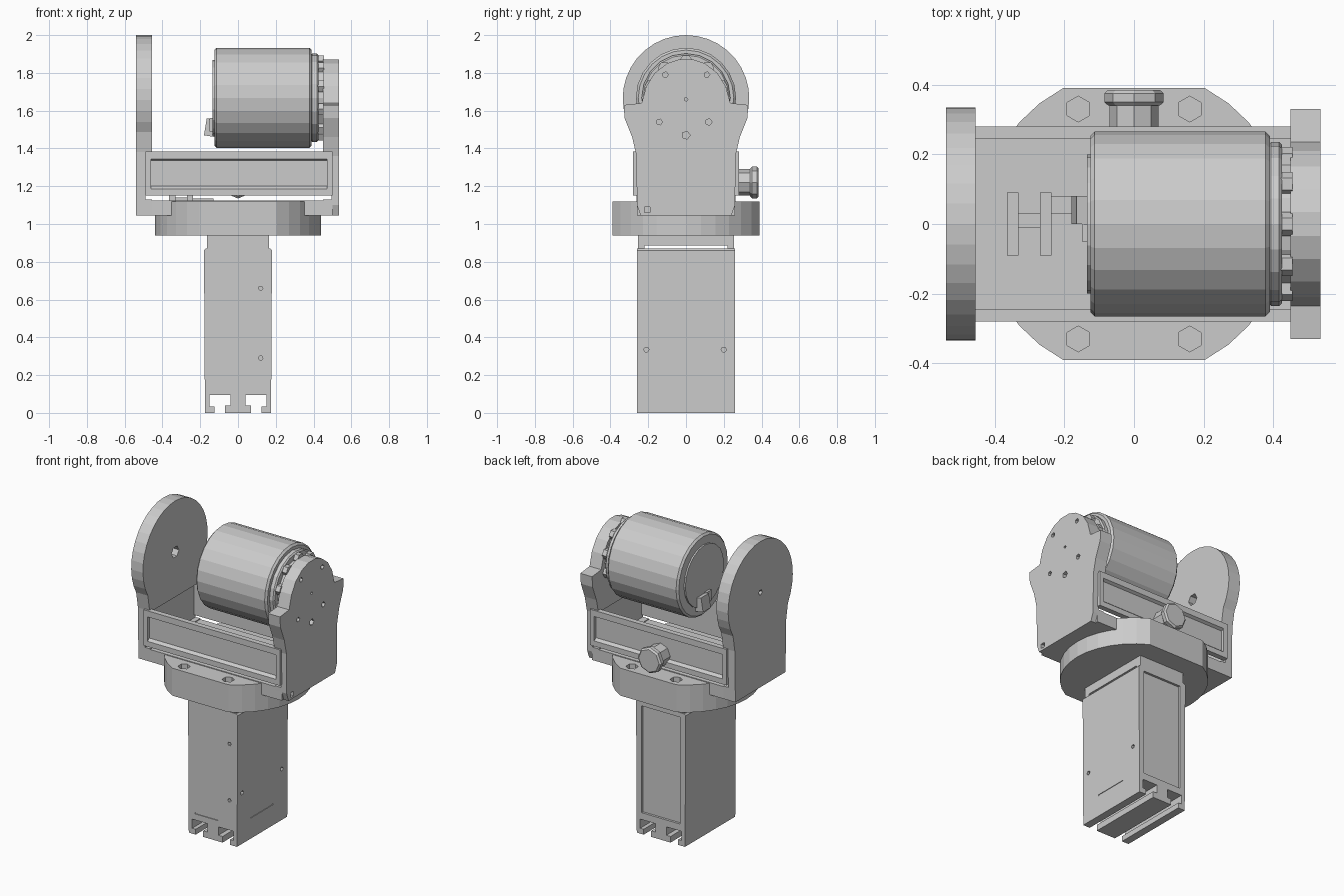
import bpy, bmesh, math

if "Cube" in bpy.data.objects:
    bpy.data.objects.remove(bpy.data.objects["Cube"])


def prism(name, pts, axis, a, b, bevel=0.0):
    """Extrude a 2D profile along an axis from a to b."""
    place = {'x': lambda u, v, w: (w, u, v),
             'y': lambda u, v, w: (u, w, v),
             'z': lambda u, v, w: (u, v, w)}[axis]
    bm = bmesh.new()
    lo = [bm.verts.new(place(u, v, a)) for u, v in pts]
    hi = [bm.verts.new(place(u, v, b)) for u, v in pts]
    n = len(pts)
    bm.faces.new(lo)
    bm.faces.new(hi)
    for i in range(n):
        j = (i + 1) % n
        bm.faces.new((lo[i], lo[j], hi[j], hi[i]))
    bmesh.ops.recalc_face_normals(bm, faces=bm.faces)
    if bevel:
        caps = [f for f in bm.faces if len(f.verts) == n]
        edges = {e for f in caps for e in f.edges}
        bmesh.ops.bevel(bm, geom=list(edges), offset=bevel, segments=1,
                        affect='EDGES', profile=0.5)
    me = bpy.data.meshes.new(name)
    bm.to_mesh(me)
    bm.free()
    ob = bpy.data.objects.new(name, me)
    bpy.context.collection.objects.link(ob)
    return ob


def rect(u0, u1, v0, v1):
    return [(u0, v0), (u1, v0), (u1, v1), (u0, v1)]


def box(name, x0, x1, y0, y1, z0, z1):
    return prism(name, rect(x0, x1, y0, y1), 'z', z0, z1)


def ring(cu, cv, r, n=16, start=0.0, sweep=2 * math.pi):
    steps = n if sweep > 6.28 else n - 1
    return [(cu + r * math.cos(start + sweep * i / steps),
             cv + r * math.sin(start + sweep * i / steps)) for i in range(n)]


def cut(ob, cutters):
    """Subtract cutters from an object, then remove them."""
    bpy.context.view_layer.objects.active = ob
    for c in cutters:
        c.hide_render = True
        m = ob.modifiers.new('cut', 'BOOLEAN')
        m.operation, m.object, m.solver = 'DIFFERENCE', c, 'EXACT'
        bpy.ops.object.modifier_apply(modifier=m.name)
        bpy.data.objects.remove(c)


def mirrored(half):
    return half + [(-u, v) for u, v in reversed(half)]


# Post with two T-slots running through its foot
half = [(.04, .09), (.04, .04), (.07, .04), (.07, .0)]
slots = [(.07, 0), (.07, .04), (.04, .04), (.04, .095), (.15, .095),
         (.15, .035), (.125, .035), (.125, 0), (.175, 0), (.18, .86), (.17, .87)]
post = prism('post', mirrored(slots), 'y', -.26, .26)
cut(post, [
    box('back_recess', -.14, .14, .245, .3, .14, .84),
    box('front_groove', -.13, .04, -.3, -.255, .135, .145),
    box('side_groove', .172, .3, -.12, .11, .135, .145),
    *[prism('pin_hole', ring(.12, z, .012, 6), 'y', -.3, -.235) for z in (.29, .66)],
    *[prism('side_hole', ring(y, .335, .014, 6), 'x', .14, .3) for y in (-.21, .2)],
])

# Neck: plate above a narrow through gap, held by two end tabs
box('neck_plate', -.165, .165, -.245, .245, .885, .945)
for s in (-1, 1):
    box('neck_tab', -.165, .165, min(s * .22, s * .255), max(s * .22, s * .255), .86, .945)

# Turntable: a disc with flats at front and back, four bolt holes
a = math.asin(.39 / .44)
disc = (ring(0, 0, .44, 13, -a, 2 * a) + ring(0, 0, .44, 13, math.pi - a, 2 * a))
turntable = prism('turntable', disc, 'z', .94, 1.12)
cut(turntable, [prism('bolt_hole', ring(x, y, .037, 6, math.pi / 2), 'z', 1.07, 1.2)
                for x in (-.16, .16) for y in (-.33, .33)])

# Yoke floor between the side plates
box('yoke_floor', -.5, .5, -.26, .26, 1.045, 1.125)

# Left side plate: large round head on a straight stem
b = math.radians(32)
head = ring(0, 1.665, .335, 25, -b, math.pi + 2 * b)
left_pts = [(-.26, 1.045), (.26, 1.045), (.265, 1.38)] + head + [(-.265, 1.38)]
left = prism('left_side_plate', left_pts, 'x', -.54, -.455)
cut(left, [prism('pivot_hole', ring(0, 1.665, .038, 6), 'x', -.5, -.4),
           prism('pivot_pin_hole', ring(0, 1.665, .018, 6), 'x', -.6, -.45),
           box('inner_relief', -.49, -.4, -.3, .3, 1.13, 1.37)])

# Right side plate: eared outline with a smaller arched top
ears = [(.24, 1.045), (.26, 1.1), (.262, 1.36), (.285, 1.46), (.325, 1.56),
        (.33, 1.63), (.235, 1.64), (.21, 1.73), (.165, 1.8), (.1, 1.85), (.035, 1.872)]
right = prism('right_side_plate', mirrored(ears), 'x', .45, .535)
cut(right, [
    box('inner_relief', .4, .495, -.3, .3, 1.13, 1.37),
    *[prism('screw_hole', ring(y, z, r, 5), 'x', .49, .6) for y, z, r in
      ((-.14, 1.54, .016), (.12, 1.54, .018), (0, 1.47, .022), (0, 1.66, .01),
       (-.11, 1.79, .016), (.11, 1.79, .016))],
    box('cable_notch', .5, .6, -.22, -.19, 1.06, 1.09)])

# Cross bars: channels with a rim facing outwards
for name, s in (('front_bar', -1), ('back_bar', 1)):
    prof = [(s * u, v) for u, v in ((.245, 1.15), (.28, 1.15), (.28, 1.185), (.262, 1.2),
                                    (.262, 1.335), (.28, 1.345), (.28, 1.385), (.245, 1.385))]
    prism(name, prof, 'x', -.49, .5)
    for x in (-.49, .47):
        ys = sorted((s * .25, s * .28))
        box(name + '_end', x, x + .03, *ys, 1.152, 1.383)

# Cable boss on the back bar
boss = prism('back_boss', ring(0, 1.22, .07, 8), 'y', .25, .34)
prism('back_boss_flange', ring(0, 1.22, .085, 8), 'y', .34, .385, .01)

# Motor body, end collar and lugs around the collar
prism('motor_body', ring(0, 1.668, .265, 24), 'x', -.125, .39, .012)
prism('motor_end_cap', ring(0, 1.668, .2, 20), 'x', -.135, -.12)
prism('motor_collar', ring(0, 1.668, .235, 20), 'x', .385, .425, .008)
prism('motor_flange', ring(0, 1.668, .195, 16), 'x', .42, .46)
for i in range(10):
    t = math.pi * (i + .5) / 5
    prism('collar_lug', ring(.195 * math.cos(t), 1.668 + .195 * math.sin(t), .035, 6),
          'x', .39, .455)

# Cable connector on the motor's free end
prism('motor_connector', [(-.18, 1.47), (-.12, 1.46), (-.12, 1.55), (-.165, 1.56)],
      'y', 0, .08)
box('connector_strain_relief', -.15, -.12, -.05, .0, 1.49, 1.56)

# Cable clamp on the yoke floor
for x in (-.365, -.27):
    box('clamp_jaw', x, x + .033, -.09, .09, 1.11, 1.16)
box('clamp_bridge', -.335, -.268, -.012, .03, 1.11, 1.14)
box('clamp_lead', -.24, -.13, .03, .08, 1.11, 1.135)
